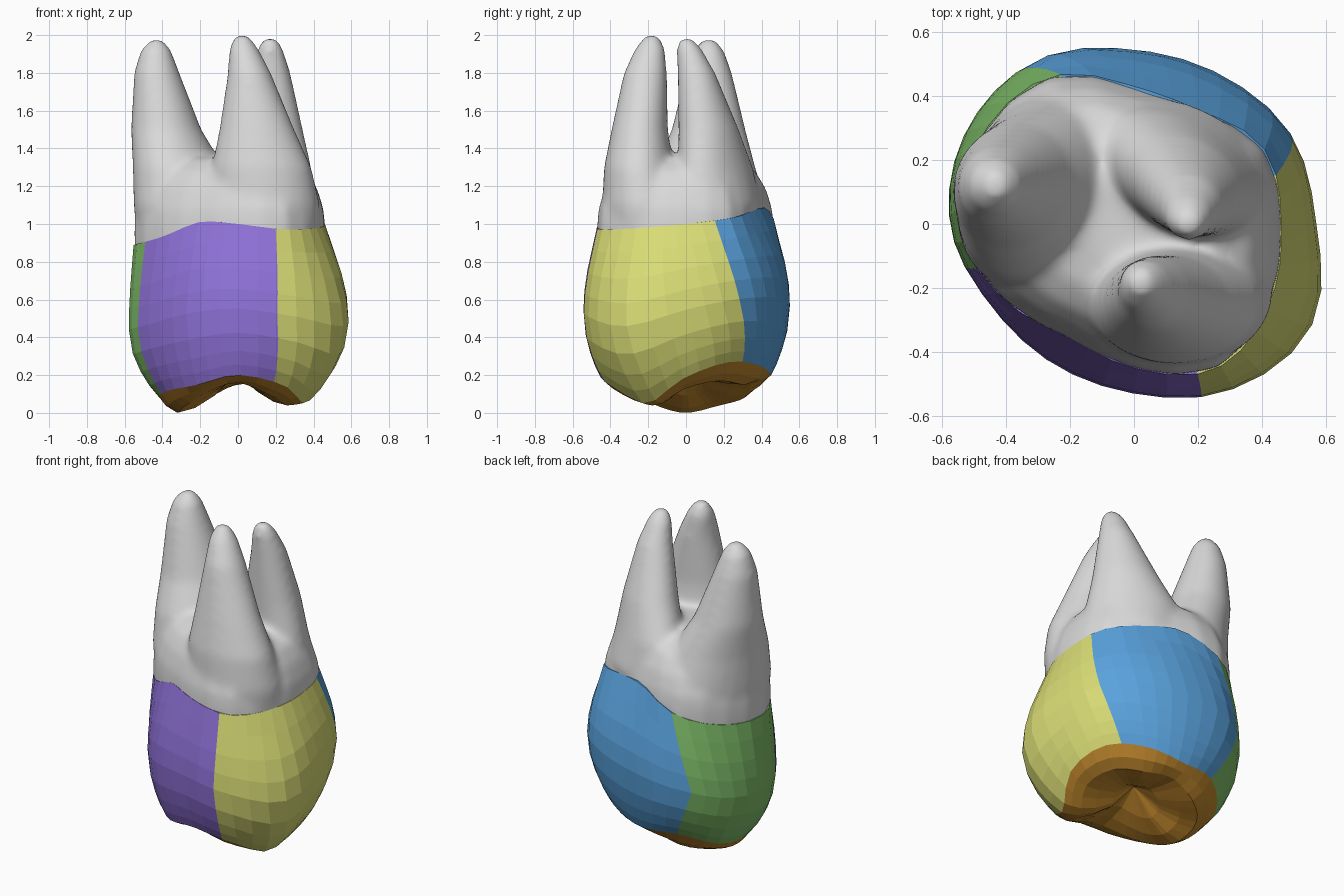
import bpy, bmesh, math

cube = bpy.data.objects.get("Cube")
if cube:
    bpy.data.objects.remove(cube)


def material(name, rgb):
    m = bpy.data.materials.new(name)
    m.use_nodes = True
    m.diffuse_color = (*rgb, 1)
    m.node_tree.nodes["Principled BSDF"].inputs["Base Color"].default_value = (*rgb, 1)
    return m


purple = material("purple", (.28, .17, .70))
yellow = material("yellow", (.70, .72, .18))
blue = material("blue", (.10, .36, .72))
green = material("green", (.21, .51, .14))
orange = material("orange", (.52, .24, .025))
grey = material("root grey", (.70, .70, .70))

# Outline tables, one value every 30 degrees counter-clockwise from +x
BELLY = (.57, .565, .54, .545, .595, .60, .575, .515, .505, .53, .60, .64)
NECK = (.46, .47, .41, .43, .53, .55, .55, .47, .41, .45, .52, .49)
NECK_Z = (1.0, 1.03, 1.07, 1.08, .97, .90, .89, .93, 1.01, 1.0, .97, .98)
RIM = (.46, .46, .45, .45, .47, .47, .42, .42, .42, .45, .47, .41)
RIM_Z = (.19, .27, .25, .20, .20, .12, .09, .12, .15, .20, .15, .05)
CUSP_Z = (.13, .17, .15, .15, .08, .04, .0, .04, .11, .16, .09, .04)


def at(table, deg):
    """Smooth periodic lookup (Catmull-Rom)."""
    n = len(table)
    p = (deg % 360) / 360 * n
    i = int(p)
    t = p - i
    a, b, c, d = (table[(i + k) % n] for k in (-1, 0, 1, 2))
    return b + t / 2 * (c - a + t * (2*a - 5*b + 4*c - d + t * (3*(b - c) + d - a)))


def mix(a, b, t):
    return a + (b - a) * t


def polar(r, deg, z):
    a = math.radians(deg)
    return (r * math.cos(a), r * math.sin(a), z)


def bridge(bm, low, high, colours=None):
    n = len(low)
    for i in range(n):
        j = (i + 1) % n
        f = bm.faces.new((low[i], low[j], high[j], high[i]))
        if colours:
            f.material_index = colours[i]


def finish(bm, name, mats):
    bmesh.ops.recalc_face_normals(bm, faces=bm.faces[:])
    me = bpy.data.meshes.new(name)
    bm.to_mesh(me)
    bm.free()
    for m in mats:
        me.materials.append(m)
    ob = bpy.data.objects.new(name, me)
    bpy.context.collection.objects.link(ob)
    return ob


# Crown: four coloured sectors, whose edges drift from rim to belly to neck
EDGES = ((195, 194, 196), (294, 291, 293), (401, 390, 379), (479, 488, 476))
COLUMNS = (9, 10, 9, 8)
MID = .44


def column_angles(s):
    def edge(e):
        return mix(e[0], e[1], s / MID) if s < MID else mix(e[1], e[2], (s - MID) / (1 - MID))
    starts = [edge(e) for e in EDGES]
    starts.append(starts[0] + 360)
    return [mix(starts[k], starts[k + 1], i / n)
            for k, n in enumerate(COLUMNS) for i in range(n)]


def crown_point(deg, s):
    if s < MID:
        r = mix(at(RIM, deg), at(BELLY, deg), math.sin(s / MID * math.pi / 2) ** .85)
    else:
        swell = max(0, math.cos((s - MID) / (1 - MID) * math.pi / 2)) ** 1.1
        r = mix(at(NECK, deg), at(BELLY, deg), swell)
    return polar(r, deg, mix(at(RIM_Z, deg), at(NECK_Z, deg), s))


bm = bmesh.new()
sector = [k for k, n in enumerate(COLUMNS) for _ in range(n)]
rim = previous = None
for s in (0, .07, .16, .28, .44, .57, .71, .86, 1):
    ring = [bm.verts.new(crown_point(d, s)) for d in column_angles(s)]
    if previous:
        bridge(bm, previous, ring, sector)
    else:
        rim = ring
    previous = ring

# Narrow lip that closes the crown against the roots
lip = [bm.verts.new(polar(at(NECK, d) * .9, d, at(NECK_Z, d))) for d in column_angles(1)]
bridge(bm, previous, lip, sector)

# Chewing surface: cusps dropping from the rim, then a shallow central pit
previous = rim
for scale, drop, sink in ((.9, .6, 0), (.76, 1, 0), (.55, 1, .12), (.3, 1, .45)):
    ring = []
    for d in column_angles(0):
        z = mix(mix(at(RIM_Z, d), at(CUSP_Z, d), drop), .2, sink)
        ring.append(bm.verts.new(polar(at(RIM, d) * scale, d, z)))
    bridge(bm, ring, previous, [4] * len(ring))
    previous = ring
pit = bm.verts.new((.02, .02, .23))
for i, v in enumerate(previous):
    f = bm.faces.new((pit, previous[(i + 1) % len(previous)], v))
    f.material_index = 4
finish(bm, "crown", (purple, yellow, blue, green, orange))

# Roots: a shared domed trunk and three tapering prongs, fused into one skin
bm = bmesh.new()
TURN = range(0, 360, 15)


def loft(rings):
    previous = None
    for points in rings:
        ring = [bm.verts.new(p) for p in points]
        if previous:
            bridge(bm, previous, ring)
        else:
            bm.faces.new(ring[::-1])
        previous = ring
    bm.faces.new(previous)


def oval(cx, cy, z, long, short, tilt):
    """Ellipse at height z whose long axis is turned by tilt degrees."""
    c, s = math.cos(math.radians(tilt)), math.sin(math.radians(tilt))
    points = []
    for d in TURN:
        u, v = long * math.cos(math.radians(d)), short * math.sin(math.radians(d))
        points.append((cx + u * c - v * s, cy + u * s + v * c, z))
    return points


loft([[polar(at(NECK, d) * k, d, z) for d in TURN]
      for z, k in ((.8, .98), (.9, 1), (1.0, 1), (1.08, .985), (1.19, .91),
                   (1.28, .79), (1.34, .6), (1.37, .3))])

# Each prong section: height, centre x, centre y, half length, half width
FRONT = ((.95, .14, -.19, .29, .24), (1.1, .14, -.215, .295, .23), (1.3, .125, -.25, .265, .185),
         (1.5, .10, -.245, .20, .15), (1.8, .06, -.215, .115, .115),
         (1.93, .03, -.19, .078, .08), (2.003, .02, -.18, .035, .035))
BACK = ((.95, .13, .14, .27, .2), (1.1, .145, .155, .30, .215), (1.3, .14, .155, .27, .17),
        (1.5, .16, .12, .195, .148), (1.8, .175, .055, .105, .1),
        (1.93, .17, .015, .068, .068), (1.988, .17, .0, .032, .032))
SIDE = ((.95, -.26, .10, .32, .26), (1.1, -.28, .11, .335, .25), (1.3, -.315, .1, .28, .23),
        (1.5, -.38, .12, .2, .183), (1.8, -.43, .12, .125, .12),
        (1.92, -.435, .12, .082, .082), (1.976, -.43, .12, .035, .035))
for prong, tilt in ((FRONT, 0), (BACK, 150), (SIDE, 60)):
    loft([oval(cx, cy, z, long, short, tilt) for z, cx, cy, long, short in prong])

roots = finish(bm, "roots", (grey,))
skin = roots.modifiers.new("fuse", "REMESH")
skin.mode = "VOXEL"
skin.voxel_size = .017
skin.use_smooth_shade = True
soft = roots.modifiers.new("soften", "SMOOTH")
soft.factor = .5
soft.iterations = 20
